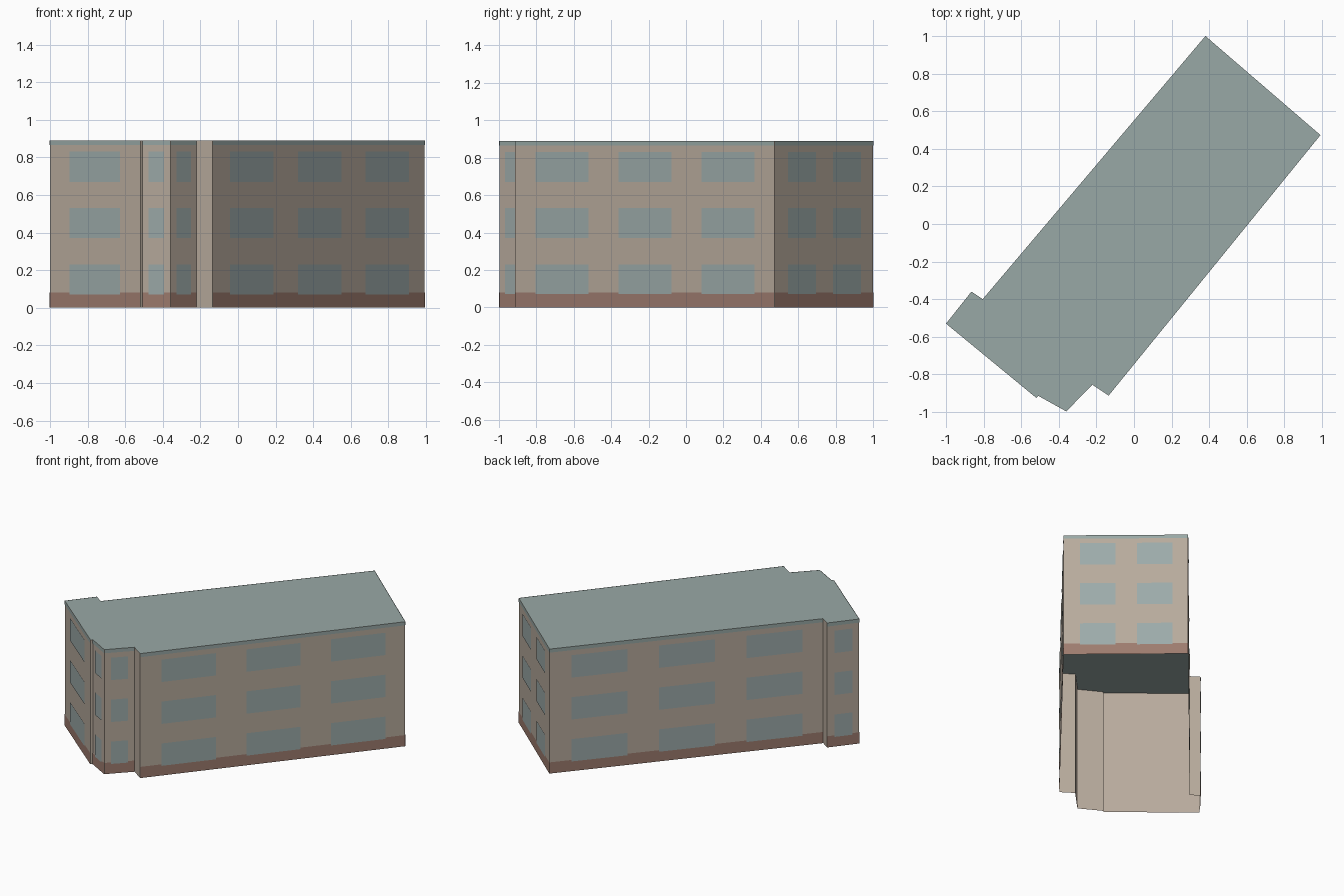
import bpy
import bmesh
from mathutils import Vector

cube = bpy.data.objects.get("Cube")
if cube:
    bpy.data.objects.remove(cube)

HEIGHT = 0.89
BASE_TOP = 0.08
TRIM_BOTTOM = 0.865
STOREYS = (0.07, 0.37, 0.67)
WINDOW_HEIGHT = 0.16

# Wall corners, counter-clockwise, with the number of window columns
# on the wall that starts there (0 = plain return wall)
PLAN = [
    (-1.0, -0.53, 1), (-0.52, -0.925, 0), (-0.508, -0.915, 1),
    (-0.36, -0.997, 1), (-0.222, -0.855, 0), (-0.135, -0.913, 3),
    (0.992, 0.473, 2), (0.38, 1.0, 3), (-0.805, -0.4, 0), (-0.865, -0.36, 1),
]
# Window layout along a wall: first start, width and pitch as fractions
LAYOUT = {1: (0.22, 0.56, 0), 2: (0.13, 0.285, 0.457), 3: (0.08, 0.205, 0.32)}


def material(name, rgb):
    linear = [((c / 255 + 0.055) / 1.055) ** 2.4 for c in rgb] + [1]
    mat = bpy.data.materials.new(name)
    mat.use_nodes = True
    mat.diffuse_color = linear
    mat.node_tree.nodes["Principled BSDF"].inputs["Base Color"].default_value = linear
    return mat


def finish(bm, name, mat):
    mesh = bpy.data.meshes.new(name)
    bm.to_mesh(mesh)
    bm.free()
    mesh.materials.append(mat)
    obj = bpy.data.objects.new(name, mesh)
    bpy.context.collection.objects.link(obj)
    return obj


def panel(bm, a, b, start, end, low, high, offset=0.0):
    """Upright face on the wall a-b, between two fractions of its length."""
    out = Vector((b.y - a.y, a.x - b.x)).normalized() * offset
    p, q = a.lerp(b, start) + out, a.lerp(b, end) + out
    corners = [(p, low), (q, low), (q, high), (p, high)]
    bm.faces.new([bm.verts.new((v.x, v.y, z)) for v, z in corners])


wall_mat = material("beige wall", (184, 171, 157))
base_mat = material("brown base", (158, 124, 111))
glass_mat = material("window grey blue", (157, 171, 170))
roof_mat = material("roof grey green", (153, 169, 166))

walls, base, trim, windows, roof = (bmesh.new() for _ in range(5))
corners = [Vector((x, y)) for x, y, _ in PLAN]

for i, (_, _, columns) in enumerate(PLAN):
    a, b = corners[i], corners[(i + 1) % len(corners)]
    panel(walls, a, b, 0, 1, 0, HEIGHT)
    if not columns:
        continue
    panel(base, a, b, 0, 1, 0, BASE_TOP, 0.002)
    panel(trim, a, b, 0, 1, TRIM_BOTTOM, HEIGHT, 0.002)
    first, width, pitch = LAYOUT[columns]
    for c in range(columns):
        start = first + c * pitch
        for low in STOREYS:
            panel(windows, a, b, start, start + width, low, low + WINDOW_HEIGHT, 0.004)

# Flat roof over the open shell
roof.faces.new([roof.verts.new((v.x, v.y, HEIGHT)) for v in corners])
bmesh.ops.remove_doubles(walls, verts=walls.verts, dist=0.0001)

finish(walls, "outer_walls", wall_mat)
finish(base, "base_band", base_mat)
finish(trim, "roof_trim", roof_mat)
finish(windows, "windows", glass_mat)
finish(roof, "flat_roof", roof_mat)
